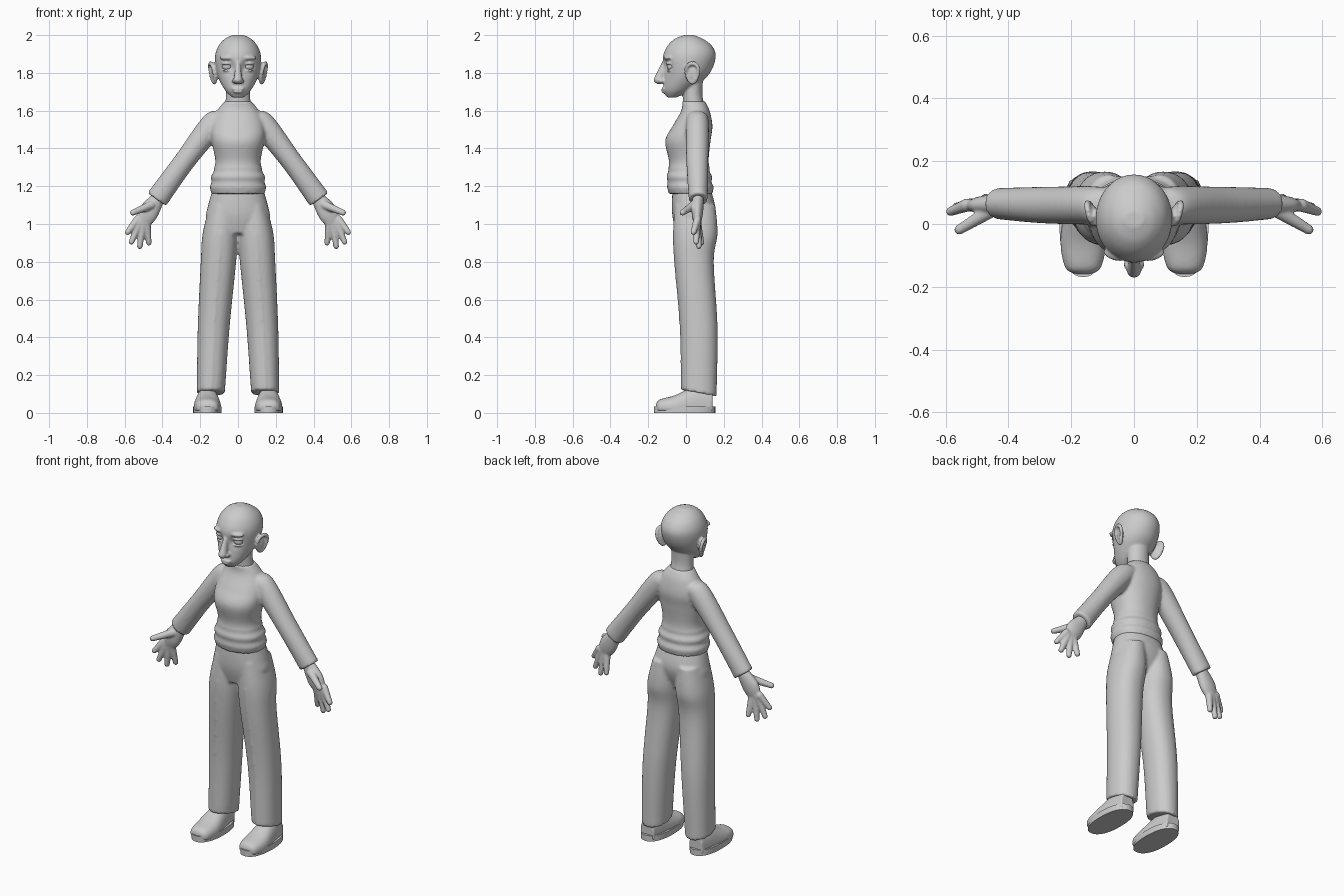
import bpy, bmesh, math
from mathutils import Vector, Matrix

cube = bpy.data.objects.get("Cube")
if cube:
    bpy.data.objects.remove(cube, do_unlink=True)

grey = bpy.data.materials.new("plain grey")
grey.use_nodes = True
grey.diffuse_color = (.6, .6, .6, 1)
grey.node_tree.nodes["Principled BSDF"].inputs["Base Color"].default_value = grey.diffuse_color

AXIS_X, AXIS_Y, AXIS_Z = Matrix.Identity(3)
SIDES = (("left", 1), ("right", -1))


def spline(keys, steps):
    """Smooth curve through rows of numbers."""
    points = [keys[0], *keys, keys[-1]]
    rows = []
    for before, start, end, after in zip(points, points[1:], points[2:], points[3:]):
        for i in range(steps):
            t = i / steps
            row = []
            for p, q, r, s in zip(before, start, end, after):
                curve = p + r - q - q + (q - r) * 3 * (1 - t) + t * (s - p) - (s - r) + (r - q)
                tangent_in, tangent_out = (r - p) / 2, (s - q) / 2
                ease = t * t * (3 - t - t)
                curve = q + (r - q) * ease
                curve += t * (1 - t) * ((1 - t) * tangent_in - t * tangent_out)
                row.append(curve)
            rows.append(row)
    return rows + [list(keys[-1])]


def loft(bm, keys, across=AXIS_X, along=AXIS_Y, side=1, power=2, segments=40, steps=8):
    """Closed skin over oval rings given as x, y, z and two radii."""
    rings = []
    for x, y, z, radius_a, radius_b in spline(keys, steps):
        ring = []
        for i in range(segments):
            angle = math.tau * i / segments
            c, s = math.cos(angle), math.sin(angle)
            point = Vector((x, y, z))
            point += across * radius_a * math.copysign(abs(c) ** (2 / power), c)
            point += along * radius_b * math.copysign(abs(s) ** (2 / power), s)
            point.x *= side
            ring.append(bm.verts.new(point))
        rings.append(ring)
    for lower, upper in zip(rings, rings[1:]):
        for i in range(segments):
            j = (i + 1) % segments
            bm.faces.new((lower[i], lower[j], upper[j], upper[i]))
    bm.faces.new(rings[0])
    bm.faces.new(rings[-1])


def column(bm, rows, **options):
    """Upright loft from rows of height, front, back, outer and inner edge."""
    keys = []
    for height, front, back, outer, *rest in rows:
        inner = rest[0] if rest else -outer
        keys.append(((outer + inner) / 2, (front + back) / 2, height,
                     (outer - inner) / 2, (back - front) / 2))
    loft(bm, keys, **options)


def blob(bm, centre, size, side=1, tilt=0):
    """Ellipsoid, turned around the upright axis and mirrored by side."""
    matrix = (Matrix.Diagonal((side, 1, 1, 1)) @ Matrix.Translation(centre)
              @ Matrix.Rotation(tilt, 4, 'Z') @ Matrix.Diagonal((*size, 1)))
    bmesh.ops.create_uvsphere(bm, u_segments=24, v_segments=16, radius=1, matrix=matrix)


def digit(bm, start, end, thick, thin, side):
    """Finger made of overlapping balls with a rounded tip."""
    count = 12
    for i in range(count + 1):
        t = i / count
        radius = thick + (thin - thick) * t
        blob(bm, start.lerp(end, t), (radius, radius, radius), side)


def finish(bm, name, voxel=None, smoothing=3):
    """Turn the pieces into one object, fused when a voxel size is given."""
    bmesh.ops.recalc_face_normals(bm, faces=bm.faces)
    mesh = bpy.data.meshes.new(name)
    bm.to_mesh(mesh)
    bm.free()
    mesh.materials.append(grey)
    mesh.shade_smooth()
    part = bpy.data.objects.new(name, mesh)
    bpy.context.collection.objects.link(part)
    if voxel:
        fuse = part.modifiers.new("Fuse", 'REMESH')
        fuse.mode = 'VOXEL'
        fuse.voxel_size = voxel
        fuse.use_smooth_shade = True
        soften = part.modifiers.new("Soften", 'SMOOTH')
        soften.iterations = smoothing
    return part


# Skull and jaw with pressed-in eye sockets
bm = bmesh.new()
column(bm, [(1.67, -.1, -.05, .03), (1.71, -.12, .03, .07), (1.79, -.115, .12, .11),
            (1.88, -.123, .157, .122), (1.94, -.1, .14, .105), (1.98, -.06, .09, .07),
            (2, -.01, .04, .03)])
for name, side in SIDES:
    socket = Vector((side * .055, -.105, 1.835))
    for vert in bm.verts:
        vert.co.y += .026 * math.exp(-((vert.co - socket).length / .03) ** 2)

# Nose, lips and neck
loft(bm, [(0, -.11, 1.87, .01, .01), (0, -.13, 1.8, .018, .025),
          (0, -.148, 1.76, .023, .023), (0, -.14, 1.74, .01, .01)])
for height, width in ((1.715, .034), (1.7, .027)):
    blob(bm, (0, -.117, height), (width, .013, .008))
loft(bm, [(0, .045, 1.6, .07, .06), (0, .035, 1.68, .064, .052), (0, .035, 1.76, .064, .055)])

# Brows, eyelids, nostrils and cupped ears
for name, side in SIDES:
    blob(bm, (.06, -.098, 1.88), (.04, .018, .012), side, tilt=.3)
    blob(bm, (.056, -.08, 1.85), (.033, .027, .011), side, tilt=.3)
    blob(bm, (.056, -.083, 1.814), (.03, .02, .007), side, tilt=.3)
    blob(bm, (.02, -.13, 1.757), (.013, .016, .012), side)
    blob(bm, (.124, .03, 1.8), (.014, .032, .05), side, tilt=-.4)
    for i in range(18):
        c, s = math.cos(math.tau * i / 18), math.sin(math.tau * i / 18)
        rim = Vector((.135 + .01 * (c + s), .034 + c * (.032 + .008 * s), 1.8 + .05 * s))
        blob(bm, rim, (.011, .01, .012), side)
finish(bm, "head", voxel=.006, smoothing=2)

for name, side in SIDES:
    bm = bmesh.new()
    blob(bm, (.056, -.075, 1.833), (.028, .026, .022), side)
    finish(bm, name + "_eye")

# Sweater torso with soft folds around the waist
bm = bmesh.new()
column(bm, [(1.16, -.095, .147, .148), (1.25, -.1, .135, .14), (1.33, -.09, .12, .12),
            (1.44, -.11, .13, .14), (1.52, -.07, .14, .142), (1.6, -.025, .125, .11),
            (1.65, -.02, .1, .07)], power=2.2, steps=12)
for vert in bm.verts:
    if vert.co.z < 1.3:
        vert.co.xy *= 1 + .03 * math.cos(math.tau * (vert.co.z - 1.195) / .055)

# Sleeves, straight from the shoulder to an open cuff
sleeve_across = Vector((.81, 0, .587))
for name, side in SIDES:
    loft(bm, [(.06, .06, 1.575, .03, .04), (.122, .06, 1.54, .064, .06),
              (.285, .06, 1.33, .056, .058), (.43, .065, 1.13, .06, .05)],
         across=sleeve_across, side=side)
finish(bm, "sweater", voxel=.009)

# Hands with the palm forward and the fingers fanned out
palm = Vector((.49, .06, 1.08))
for name, side in SIDES:
    bm = bmesh.new()
    loft(bm, [(.41, .065, 1.155, .03, .03), (.475, .06, 1.06, .053, .03),
              (.515, .06, .99, .03, .015)], across=sleeve_across, side=side)
    for i, reach in enumerate((.155, .19, .2, .18)):
        angle = .65 - i / 4
        direction = Vector((math.sin(angle), 0, -math.cos(angle)))
        tip = palm + direction * reach
        tip.y = .04 + i * .014
        digit(bm, palm + direction * .07, tip, .021, .015, side)
    thumb_base = Vector((.46, .04, 1.1))
    digit(bm, thumb_base, Vector((.556, -.018, 1.06)), .023, .016, side)
    finish(bm, name + "_hand", voxel=.006, smoothing=2)

# Trousers: hips, straight legs and a pressed front crease
leg = [(1.1, -.06, .155, .15, .01), (.95, -.068, .167, .187, 0), (.8, -.06, .147, .197, .01),
       (.45, -.03, .167, .213, .045), (.1, -.024, .162, .218, .07)]
crease = [(height, front - .004, front + .03, (outer + inner) / 2 + .012, (outer + inner) / 2 - .012)
          for height, front, back, outer, inner in leg[1:]]
bm = bmesh.new()
column(bm, [(.95, -.05, .11, .12), (1.03, -.07, .145, .168), (1.1, -.075, .153, .158),
            (1.2, -.07, .125, .13)], power=2.2)
for name, side in SIDES:
    column(bm, leg, side=side, power=2.2)
    column(bm, crease, side=side)
# Hem dips toward the heel
for vert in bm.verts:
    if vert.co.z < .16:
        vert.co.z += .02 - .2 * max(vert.co.y, 0)
finish(bm, "trousers", voxel=.009)

# Shoes: rounded upper over a flat sole
upper = [(-.16, .02, .012), (-.14, .056, .04), (-.06, .072, .063), (.05, .06, .11), (.14, .045, .1)]
for name, side in SIDES:
    bm = bmesh.new()
    loft(bm, [(.162, y, .03, width, height) for y, width, height in upper],
         along=AXIS_Z, side=side, power=2.3)
    for vert in bm.verts:
        vert.co.z = max(vert.co.z, .01)
    finish(bm, name + "_shoe", voxel=.007)

    bm = bmesh.new()
    loft(bm, [(.162, -.007, z, .075, .162) for z in (0, .035)], side=side, power=2.3, steps=1)
    sole = finish(bm, name + "_sole")
    bpy.ops.object.select_all(action='DESELECT')
    sole.select_set(True)
    bpy.context.view_layer.objects.active = sole
    bpy.ops.object.shade_smooth_by_angle(angle=math.radians(40))
